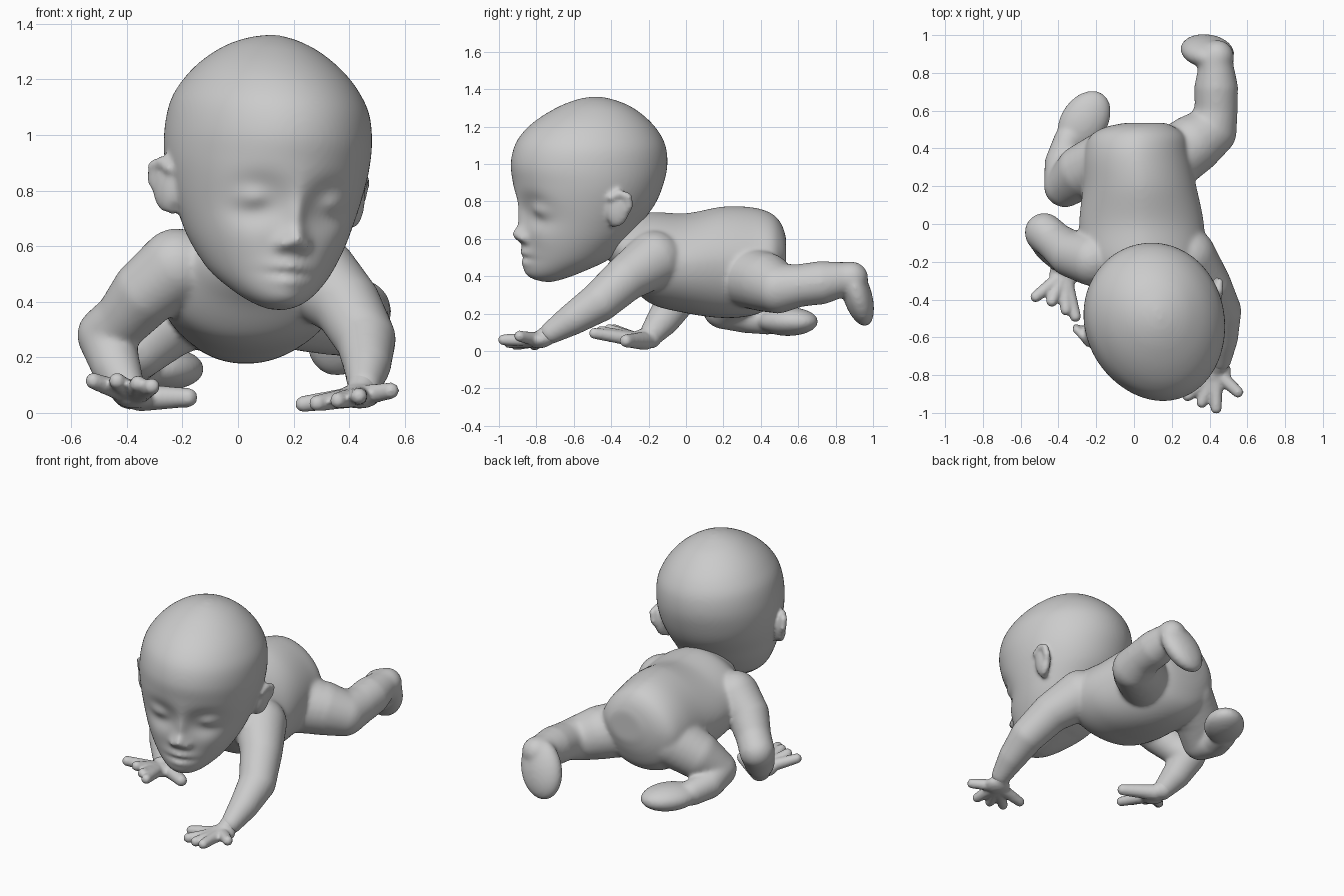
import bpy, bmesh, math
from mathutils import Vector, Matrix

if "Cube" in bpy.data.objects:
    bpy.data.objects.remove(bpy.data.objects["Cube"])


def spline(rows, steps=8):
    """Catmull-Rom interpolation through rows of numbers."""
    out = []
    for i in range(len(rows) - 1):
        a, b = rows[max(i - 1, 0)], rows[i]
        c, d = rows[i + 1], rows[min(i + 2, len(rows) - 1)]
        for k in range(steps):
            t = k / steps
            out.append([0.5 * (2 * q + (r - p) * t + (2 * p - 5 * q + 4 * r - s) * t * t
                               + (3 * q - p - 3 * r + s) * t ** 3)
                        for p, q, r, s in zip(a, b, c, d)])
    return out + [list(rows[-1])]


def loft(bm, rows, point, segs=96):
    """Skin closed rings; point(row, angle) gives each position."""
    rings = [[bm.verts.new(point(r, math.tau * k / segs)) for k in range(segs)]
             for r in spline(rows)]
    for a, b in zip(rings, rings[1:]):
        for k in range(segs):
            j = (k + 1) % segs
            bm.faces.new((a[k], a[j], b[j], b[k]))
    bm.faces.new(rings[0][::-1])
    bm.faces.new(rings[-1])
    return [v for ring in rings for v in ring]


def ball(bm, c, r, rot=Matrix()):
    size = r if isinstance(r, tuple) else (r, r, r)
    m = Matrix.Translation(c) @ rot @ Matrix.Diagonal((*size, 1))
    bmesh.ops.create_icosphere(bm, subdivisions=3, radius=1, matrix=m)


def limb(bm, *pts):
    """Chain of balls through (x, y, z, radius) points."""
    for a, b in zip(pts, pts[1:]):
        n = math.ceil((Vector(b[:3]) - Vector(a[:3])).length / (0.3 * min(a[3], b[3])))
        for k in range(n + 1):
            p = [u + (w - u) * k / n for u, w in zip(a, b)]
            ball(bm, p[:3], p[3])


def hand(bm, wrist, palm, tips):
    limb(bm, (*wrist, 0.062), (*palm, 0.045))
    ball(bm, palm, (0.08, 0.075, 0.045))
    for tip in tips:
        base = Vector(palm).lerp(Vector(tip), 0.25)
        limb(bm, (*base, 0.037), (*tip, 0.03))


def finish(name, bm, smooth):
    """Fuse the overlapping pieces into one soft skin."""
    bmesh.ops.recalc_face_normals(bm, faces=bm.faces)
    me = bpy.data.meshes.new(name)
    bm.to_mesh(me)
    bm.free()
    me.polygons.foreach_set("use_smooth", [True] * len(me.polygons))
    ob = bpy.data.objects.new(name, me)
    bpy.context.collection.objects.link(ob)
    rm = ob.modifiers.new("fuse", 'REMESH')
    rm.mode, rm.voxel_size, rm.use_smooth_shade = 'VOXEL', 0.01, True
    sm = ob.modifiers.new("soften", 'SMOOTH')
    sm.factor, sm.iterations = 0.5, smooth
    return ob


# Head: rows are height, front, back, half width
bm = bmesh.new()
skull = [(-.53, -.27, -.21, .03), (-.51, -.33, -.14, .085), (-.47, -.36, -.04, .145),
         (-.40, -.37, .10, .215), (-.30, -.375, .20, .275), (-.20, -.395, .27, .315),
         (-.10, -.42, .34, .345), (0, -.435, .38, .365), (.10, -.447, .40, .368),
         (.20, -.425, .39, .352), (.28, -.37, .35, .31), (.35, -.285, .285, .25),
         (.41, -.18, .20, .17), (.445, -.09, .11, .09), (.46, -.02, .04, .02)]


def skull_point(r, a):
    z, f, b, w = r
    return (w * math.cos(a) * (1 + 0.05 * math.sin(a)), (f + b) / 2 + (b - f) / 2 * math.sin(a), z)


# Face relief: side offset, height, widths, amount
relief = [(.135, -.145, .09, .075, -.06), (.15, -.14, .06, .042, .048),
          (0, -.20, .032, .07, .022), (0, -.28, .042, .04, .06),
          (.045, -.298, .022, .022, .03), (.17, -.29, .09, .08, .012),
          (0, -.375, .07, .024, .022), (0, -.402, .075, .012, -.014),
          (0, -.428, .06, .022, .018), (0, -.48, .06, .035, .01)]
for v in loft(bm, skull, skull_point):
    if v.co.y < 0:
        x, z = abs(v.co.x), v.co.z
        v.co.y -= sum(k * math.exp(-((x - bx) / sx) ** 2 - ((z - bz) / sz) ** 2)
                      for bx, bz, sx, sz, k in relief)
# Ears: thick disc with a raised rim
for s in (-1, 1):
    ball(bm, (s * .355, .025, -.11), (.036, .066, .098), Matrix.Rotation(-s * .45, 4, 'Z'))
    limb(bm, *[(s * x, y + .025, z - .012, .022) for x, y, z in
               ((.365, -.04, -.04), (.38, 0, -.015), (.4, .045, -.03),
                (.395, .055, -.08), (.365, .03, -.14), (.335, -.01, -.18))])
head = finish("head", bm, 10)
head.location = (.1, -.5, .9)
head.rotation_euler = (0, .08, .32)

# Torso: rows are y, centre x, centre z, half width, half height
bm = bmesh.new()
torso = [(-.42, .08, .58, .11, .09), (-.33, .07, .54, .22, .14), (-.2, .05, .50, .32, .24),
         (0, .04, .47, .33, .267), (.2, .03, .475, .30, .298), (.36, .015, .48, .28, .288),
         (.46, .02, .49, .255, .245), (.51, .03, .51, .19, .17), (.535, .06, .52, .11, .09)]


def torso_point(r, a):
    c, s = math.cos(a), math.sin(a)
    # the back slopes off more than the belly
    p = 1.15 if s > 0 else 0.97
    return (r[1] + r[3] * math.copysign(abs(c) ** p, c), r[0],
            r[2] + r[4] * math.copysign(abs(s) ** p, s))


loft(bm, torso, torso_point)
limb(bm, (.07, -.25, .57, .15), (.09, -.4, .66, .15))

# Arms
limb(bm, (-.22, -.19, .525, .14), (-.33, -.16, .435, .125), (-.41, -.1, .34, .105),
     (-.475, -.045, .28, .105), (-.44, -.12, .17, .09), (-.39, -.2, .07, .06))
limb(bm, (.28, -.17, .49, .155), (.39, -.32, .39, .125), (.46, -.46, .265, .11),
     (.465, -.6, .175, .088), (.455, -.72, .1, .062))

# Legs
limb(bm, (.17, .32, .40, .17), (.31, .42, .37, .16), (.41, .49, .335, .135),
     (.435, .6, .35, .115), (.435, .72, .365, .117), (.435, .84, .385, .092))
limb(bm, (-.14, .34, .41, .16), (-.27, .28, .33, .145), (-.365, .2, .23, .113),
     (-.385, .32, .185, .09), (-.35, .44, .165, .078))
# Feet: a flat oval sole with a round heel
foot_turn = Matrix.Rotation(.3, 4, 'X') @ Matrix.Rotation(.4, 4, 'Y')
ball(bm, (.388, .915, .303), (.135, .078, .185), foot_turn)
limb(bm, (.43, .84, .385, .092), (.44, .885, .39, .09))
ball(bm, (-.264, .545, .158), (.178, .125, .078), Matrix.Rotation(.98, 4, 'Z'))
finish("body", bm, 20)

# Hands
bm = bmesh.new()
hand(bm, (.455, -.70, .11), (.435, -.785, .06),
     [(.55, -.89, .08), (.435, -.975, .06), (.36, -.945, .045), (.285, -.91, .035), (.235, -.81, .032)])
finish("left_hand", bm, 4)
bm = bmesh.new()
hand(bm, (-.39, -.19, .075), (-.37, -.265, .06),
     [(-.52, -.385, .115), (-.435, -.41, .115), (-.36, -.455, .105), (-.31, -.49, .095)])
limb(bm, (-.35, -.22, .055, .05), (-.18, -.32, .055, .035))
finish("right_hand", bm, 4)
